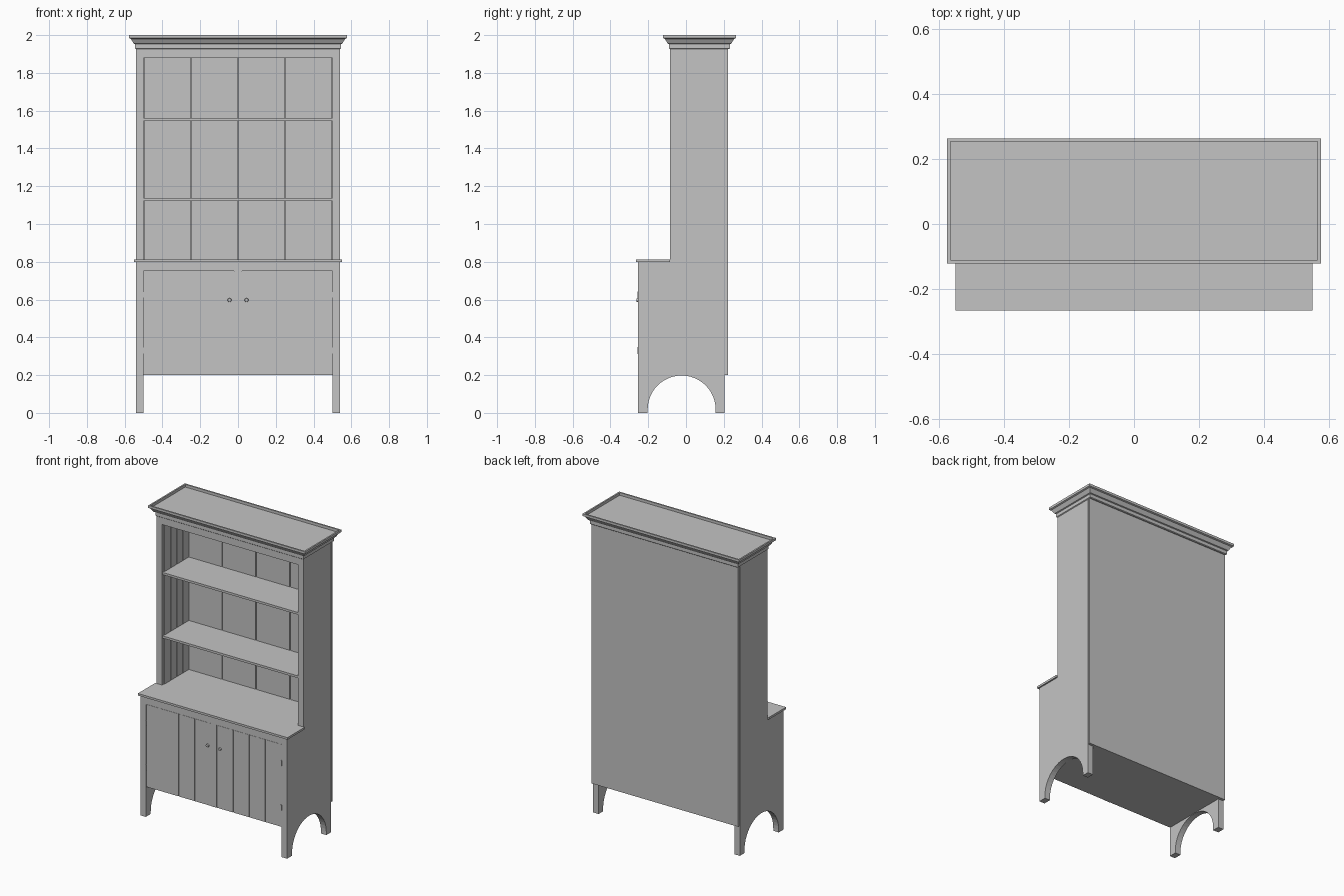
import bpy, bmesh, math

cube = bpy.data.objects.get("Cube")
if cube:
    bpy.data.objects.remove(cube, do_unlink=True)

paint = bpy.data.materials.new("plain grey")
paint.use_nodes = True
grey = (0.55, 0.55, 0.55, 1)
paint.diffuse_color = grey
paint.node_tree.nodes["Principled BSDF"].inputs["Base Color"].default_value = grey


def finish(name, bm):
    bmesh.ops.recalc_face_normals(bm, faces=bm.faces)
    mesh = bpy.data.meshes.new(name)
    bm.to_mesh(mesh)
    bm.free()
    mesh.materials.append(paint)
    ob = bpy.data.objects.new(name, mesh)
    bpy.context.collection.objects.link(ob)
    return ob


def box(name, x, y, z):
    bm = bmesh.new()
    bmesh.ops.create_cube(bm, size=1)
    for v in bm.verts:
        for i, (lo, hi) in enumerate((x, y, z)):
            v.co[i] = lo if v.co[i] < 0 else hi
    return finish(name, bm)


def boards(name, start, end, count, make, gap=0.003):
    """Row of equal boards separated by narrow grooves."""
    step = (end - start) / count
    for i in range(count):
        a = start + i * step
        make(f"{name}_{i + 1}", (a + (gap / 2 if i else 0),
                                 a + step - (gap / 2 if i < count - 1 else 0)))


W, INNER = 0.54, 0.5
FRONT, BACK, SET = -0.255, 0.205, -0.085
FLOOR, TOP = 0.2, 1.93
SIDES = (("left", 1), ("right", -1))


def span(s, a, b):
    return tuple(sorted((s * a, s * b)))


# Stepped side panels with an arched foot cut-out
arch_y, arch_r = -0.023, 0.18
outline = [(-0.245, 0), (-0.245, 0.8), (SET, 0.8), (SET, TOP), (BACK, TOP), (BACK, 0)]
outline += [(arch_y + arch_r, 0)]
for k in range(25):
    t = math.pi * k / 24
    outline.append((arch_y + arch_r * math.cos(t), 0.018 + arch_r * math.sin(t)))
outline += [(arch_y - arch_r, 0)]

for side, s in SIDES:
    bm = bmesh.new()
    face = bm.faces.new([bm.verts.new((s * INNER, y, z)) for y, z in outline])
    ext = bmesh.ops.extrude_face_region(bm, geom=[face])
    verts = [g for g in ext["geom"] if isinstance(g, bmesh.types.BMVert)]
    bmesh.ops.translate(bm, verts=verts, vec=(s * (W - INNER), 0, 0))
    finish(f"{side}_side_panel", bm)

    # Front stile running down to the foot
    box(f"{side}_front_stile", span(s, INNER, W), (FRONT, -0.244), (0, 0.75))

    # Thin board lining inside the open shelves
    boards(f"{side}_lining", SET + 0.02, 0.19, 4,
           lambda n, y: box(n, span(s, 0.495, INNER + 0.001), y, (0.81, 1.9)))

    # Plank door on a backing panel
    box(f"{side}_door_backing", span(s, 0.02, INNER), (-0.246, -0.235), (FLOOR, 0.75))
    boards(f"{side}_door_plank", 0.022, 0.497, 4,
           lambda n, x: box(n, span(s, *x), (-0.253, -0.245), (FLOOR, 0.748)))

    # Hinges
    for level, z in (("lower", 0.33), ("upper", 0.625)):
        box(f"{side}_{level}_hinge", span(s, 0.495, 0.502), (-0.258, -0.25), (z - 0.018, z + 0.018))

    # Round door knob
    bm = bmesh.new()
    bmesh.ops.create_cone(bm, cap_ends=True, segments=20, radius1=0.011, radius2=0.009, depth=0.012)
    for v in bm.verts:
        x, y, z = v.co
        v.co = (s * 0.045 + x, -0.257 - z, 0.597 + y)
    finish(f"{side}_knob", bm)

# Lower cabinet frame and floor
box("front_rail", (-W, W), (FRONT, -0.235), (0.75, 0.8))
box("centre_stile", (-0.02, 0.02), (FRONT, -0.235), (FLOOR, 0.75))
box("cabinet_floor", (-INNER, INNER), (-0.236, BACK), (FLOOR, 0.215))

# Worktop, wider in front of the upper case
box("worktop_front", (-0.55, 0.55), (-0.266, SET), (0.798, 0.812))
box("worktop_back", (-INNER, INNER), (SET, 0.2), (0.798, 0.812))

# Open shelves, header and ceiling
for name, z in (("lower_shelf", 1.123), ("upper_shelf", 1.545)):
    box(name, (-INNER, INNER), (SET + 0.004, 0.2), (z, z + 0.015))
box("header_rail", (-INNER, INNER), (SET, -0.065), (1.88, TOP))
box("ceiling", (-INNER, INNER), (-0.066, 0.2), (1.9, 1.92))

# Back boards with a panel behind them
boards("back_board", -INNER, INNER, 4,
       lambda n, x: box(n, x, (0.19, 0.204), (FLOOR, 1.91)), 0.005)
box("back_filler", (-0.535, 0.535), (0.203, 0.21), (FLOOR, TOP))
box("back_panel", (-W, W), (0.209, 0.223), (FLOOR, TOP))

# Crown moulding: stacked rectangular rings with a recessed top
rings = [(0.0, 1.926), (0.005, 1.93), (0.005, 1.952), (0.012, 1.955), (0.027, 1.98),
         (0.036, 1.984), (0.036, 2.0), (0.026, 2.0), (0.026, 1.982)]
bm = bmesh.new()
loops = []
for o, z in rings:
    x, y0, y1 = W + o, SET - o, 0.228 + o
    loops.append([bm.verts.new(p) for p in ((-x, y0, z), (x, y0, z), (x, y1, z), (-x, y1, z))])
for a, b in zip(loops, loops[1:]):
    for i in range(4):
        j = (i + 1) % 4
        bm.faces.new((a[i], a[j], b[j], b[i]))
bm.faces.new(loops[0][::-1])
bm.faces.new(loops[-1])
finish("crown_moulding", bm)
